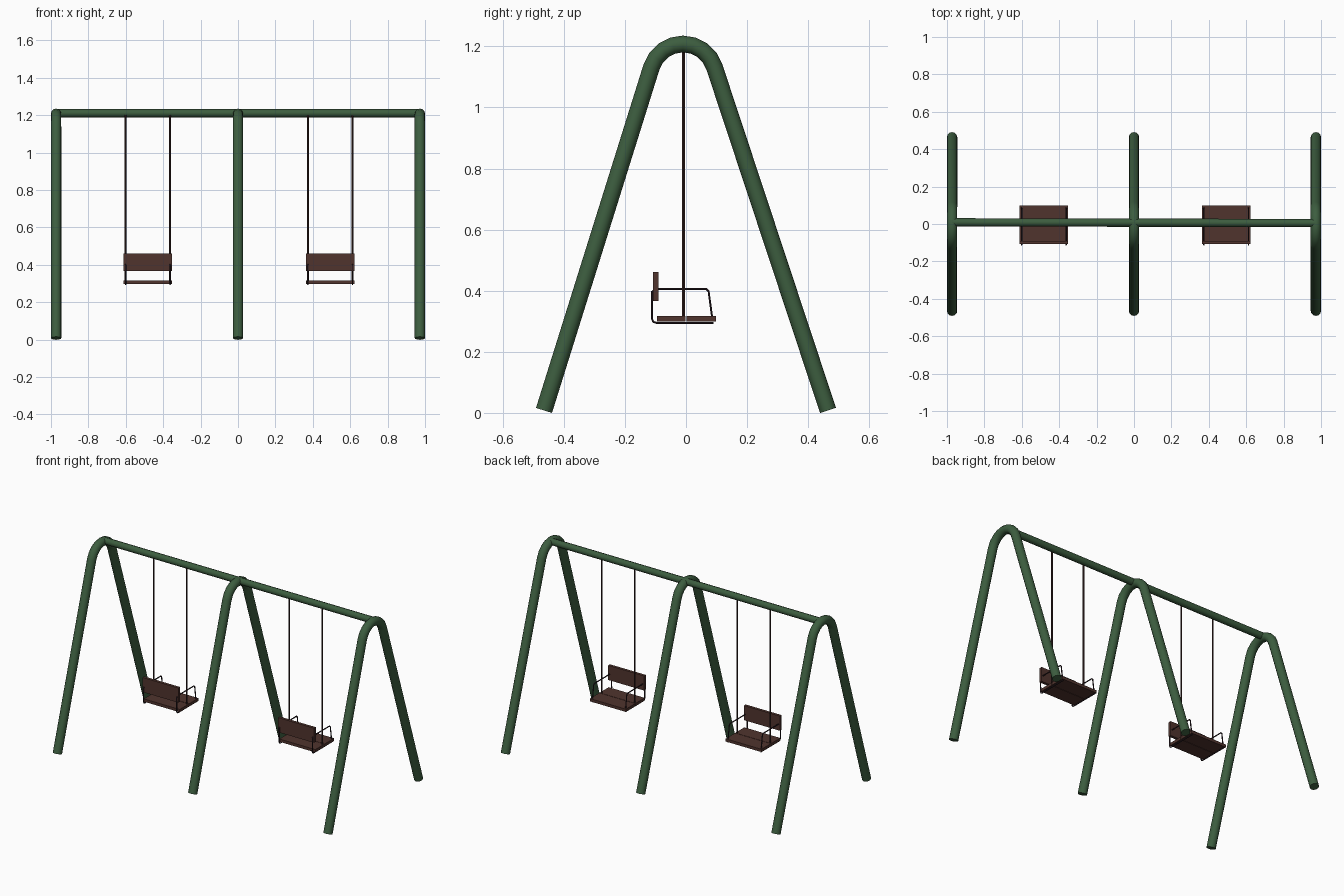
import bpy
from math import sin, cos, radians

cube = bpy.data.objects.get("Cube")
if cube:
    bpy.data.objects.remove(cube, do_unlink=True)


def make_material(name, colour):
    mat = bpy.data.materials.new(name)
    mat.use_nodes = True
    mat.diffuse_color = (*colour, 1)
    bsdf = next(n for n in mat.node_tree.nodes if n.type == 'BSDF_PRINCIPLED')
    bsdf.inputs["Base Color"].default_value = (*colour, 1)
    return mat


GREEN = make_material("green paint", (0.046, 0.11, 0.05))
WOOD = make_material("brown wood", (0.08, 0.034, 0.027))
CHAIN = make_material("dark chain", (0.04, 0.017, 0.016))
STEEL = make_material("dark steel", (0.025, 0.013, 0.018))


def tube(name, points, radius, mat, resolution=4):
    """Round tube swept along a polyline, converted to a mesh."""
    curve = bpy.data.curves.new(name, 'CURVE')
    curve.dimensions = '3D'
    curve.bevel_depth = radius
    curve.bevel_resolution = resolution
    curve.use_fill_caps = True
    spline = curve.splines.new('POLY')
    spline.points.add(len(points) - 1)
    for p, co in zip(spline.points, points):
        p.co = (*co, 1)
    obj = bpy.data.objects.new(name, curve)
    bpy.context.collection.objects.link(obj)
    bpy.ops.object.select_all(action='DESELECT')
    obj.select_set(True)
    bpy.context.view_layer.objects.active = obj
    bpy.ops.object.convert(target='MESH')
    obj = bpy.context.object
    obj.data.materials.clear()
    obj.data.materials.append(mat)
    bpy.ops.object.shade_smooth_by_angle(angle=radians(50))
    return obj


def box(name, low, high, mat):
    """Axis-aligned board between two corners."""
    centre = [(a + b) / 2 for a, b in zip(low, high)]
    bpy.ops.mesh.primitive_cube_add(size=1, location=centre)
    obj = bpy.context.object
    obj.name = name
    obj.scale = [b - a for a, b in zip(low, high)]
    bpy.ops.object.transform_apply(location=False, rotation=False, scale=True)
    obj.data.materials.append(mat)
    return obj


# Bent A-frames: two straight legs joined by an arc
TUBE_R = 0.0275
ARC_Y, ARC_Z, ARC_R = -0.01, 1.1, 0.108
STEPS = 8
start, end = radians(162.5), radians(17.5)
profile = [(-0.465, 0.008)]
for i in range(STEPS + 1):
    a = start + (end - start) * i / STEPS
    profile.append((ARC_Y + ARC_R * cos(a), ARC_Z + ARC_R * sin(a)))
profile.append((0.465, 0.008))

FRAME_X = 1 - TUBE_R
for label, x in (("right", -FRAME_X), ("middle", 0), ("left", FRAME_X)):
    tube(label + "_frame", [(x, y, z) for y, z in profile], TUBE_R, GREEN)

# Top bar
tube("top_bar", [(-FRAME_X, 0.009, 1.211), (FRAME_X, 0.005, 1.211)],
     0.022, GREEN, 2)

# Armrest loop outline in side profile: over the arm, down the back, under the seat
loop = [(0.086, 0.31), (0.074, 0.398), (0.066, 0.406), (-0.1, 0.406),
        (-0.111, 0.397), (-0.111, 0.307), (-0.107, 0.298), (-0.097, 0.295),
        (0.09, 0.295)]


def swing(side, cx):
    half, hang = 0.129, 0.119
    # Seat planks and backrest
    box(side + "_seat_rear_plank", (cx - half, -0.095, 0.299),
        (cx + half, -0.001, 0.317), WOOD)
    box(side + "_seat_front_plank", (cx - half, 0.002, 0.299),
        (cx + half, 0.098, 0.317), WOOD)
    box(side + "_backrest", (cx - half, -0.108, 0.366),
        (cx + half, -0.09, 0.461), WOOD)
    # Chains and armrests on both sides
    for end_name, s in (("outer", -1), ("inner", 1)):
        x = cx + s * hang
        tube(f"{side}_{end_name}_chain", [(x, -0.008, 0.305), (x, -0.008, 1.2)],
             0.0055, CHAIN, 1)
        tube(f"{side}_{end_name}_armrest", [(x, y, z) for y, z in loop],
             0.0038, STEEL, 1)


swing("right", -0.482)
swing("left", 0.493)
